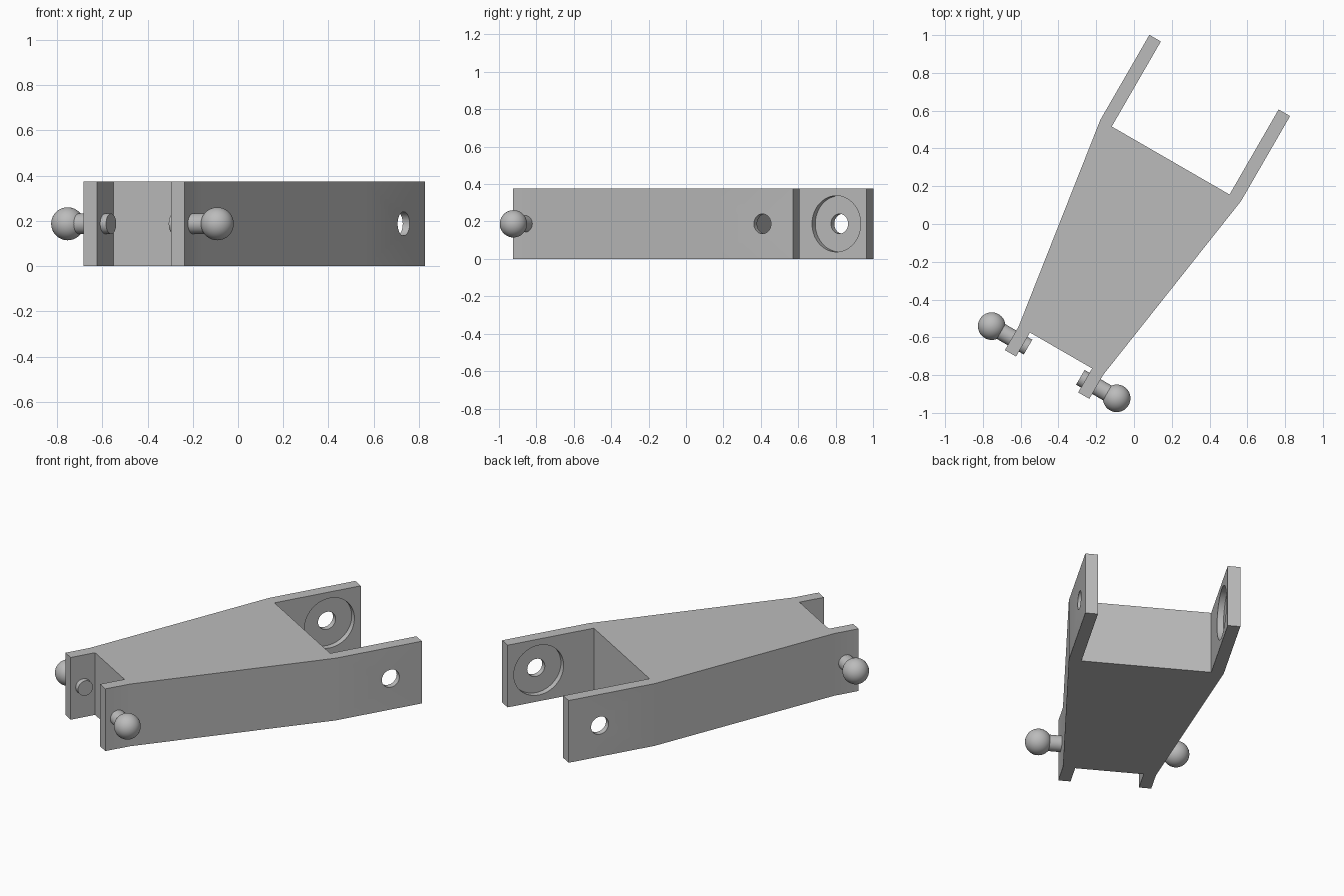
import bpy, bmesh
from math import radians
from mathutils import Matrix

cube = bpy.data.objects.get("Cube")
if cube:
    bpy.data.objects.remove(cube, do_unlink=True)

TURN = Matrix.Rotation(radians(-30), 4, "Z")   # whole bracket is turned in plan
HEIGHT = 0.375
MID = HEIGHT / 2

grey = bpy.data.materials.new("plain grey")
grey.use_nodes = True
grey.diffuse_color = (0.5, 0.5, 0.5, 1)
grey.node_tree.nodes["Principled BSDF"].inputs["Base Color"].default_value = (0.5, 0.5, 0.5, 1)


def finish(name, bm):
    """Turn a bmesh built along the bracket's own axes into an object."""
    bm.transform(TURN)
    bmesh.ops.recalc_face_normals(bm, faces=bm.faces)
    mesh = bpy.data.meshes.new(name)
    bm.to_mesh(mesh)
    bm.free()
    mesh.materials.append(grey)
    obj = bpy.data.objects.new(name, mesh)
    bpy.context.collection.objects.link(obj)
    return obj


def select(obj):
    bpy.ops.object.select_all(action="DESELECT")
    obj.select_set(True)
    bpy.context.view_layer.objects.active = obj


def smooth(obj):
    select(obj)
    bpy.ops.object.shade_smooth_by_angle(angle=radians(30))


def rod(name, u0, u1, v, radius, segments=48):
    """Cylinder running across the bracket from u0 to u1."""
    bm = bmesh.new()
    place = Matrix.Translation(((u0 + u1) / 2, v, MID)) @ Matrix.Rotation(radians(90), 4, "Y")
    bmesh.ops.create_cone(bm, cap_ends=True, segments=segments, radius1=radius,
                          radius2=radius, depth=abs(u1 - u0), matrix=place)
    return finish(name, bm)


# Tapered body with a fork at each end: half outline, mirrored
half = [(0.19, -0.773), (0.19, -0.92), (0.258, -0.92), (0.258, -0.773),
        (0.43, 0.388), (0.43, 0.908), (0.36, 0.908), (0.36, 0.388)]
outline = half + [(-u, v) for u, v in reversed(half)]
bm = bmesh.new()
base = bm.faces.new([bm.verts.new((u, v, 0)) for u, v in outline])
top = bmesh.ops.extrude_face_region(bm, geom=[base])["geom"]
bmesh.ops.translate(bm, vec=(0, 0, HEIGHT), verts=[g for g in top if isinstance(g, bmesh.types.BMVert)])
body = finish("forked_body", bm)

# Through holes and inner round recesses in the wide fork
cutters = [rod("hole_cutter", -0.6, 0.6, 0.72, 0.053),
           rod("recess_cutter", -0.395, 0.395, 0.72, 0.15, 64)]
for cutter in cutters:
    cutter.hide_render = True
    mod = body.modifiers.new("cut", "BOOLEAN")
    mod.operation = "DIFFERENCE"
    mod.solver = "EXACT"
    mod.object = cutter
    select(body)
    bpy.ops.object.modifier_apply(modifier=mod.name)
    bpy.data.objects.remove(cutter, do_unlink=True)
smooth(body)

# Ball studs through the narrow fork
for side, s in (("left", 1), ("right", -1)):
    smooth(rod(side + "_stud_pin", s * 0.16, s * 0.36, -0.845, 0.045))
    bm = bmesh.new()
    bmesh.ops.create_uvsphere(bm, u_segments=40, v_segments=20, radius=0.073,
                              matrix=Matrix.Translation((s * 0.382, -0.845, MID)))
    smooth(finish(side + "_stud_ball", bm))
